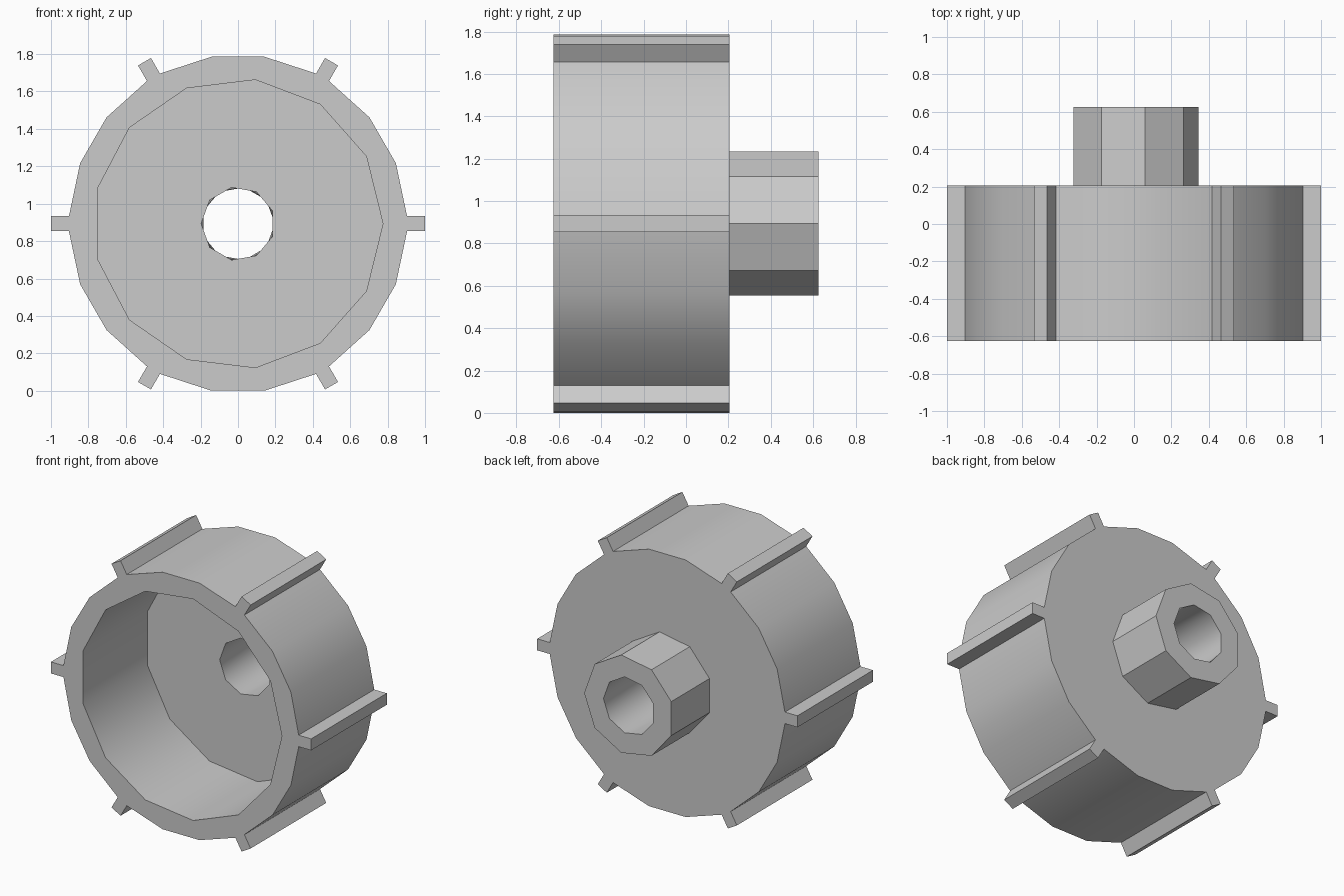
import bpy, bmesh
from math import sin, cos, pi, radians, atan2, hypot

cube = bpy.data.objects.get("Cube")
if cube:
    bpy.data.objects.remove(cube, do_unlink=True)

CENTRE_Z = 0.893
FRONT, FLOOR, BACK, HUB_END = -0.625, 0.08, 0.205, 0.625
DRUM_R, RIB_R, RIB_HALF = 0.904, 1.0, 0.04

bm = bmesh.new()


def polygon(sides, radius, turn=0.0):
    """Points of a regular polygon in the x-z plane."""
    angles = [2 * pi * i / sides + turn for i in range(sides)]
    return [(radius * cos(a), radius * sin(a)) for a in angles]


def ribbed_outline():
    """Drum outline: six ribs with two facet corners between neighbours."""
    sector = [(DRUM_R, -RIB_HALF), (RIB_R, -RIB_HALF), (RIB_R, RIB_HALF), (DRUM_R, RIB_HALF)]
    sector += [(DRUM_R * cos(radians(d)), DRUM_R * sin(radians(d))) for d in (21, 39)]
    points = []
    for k in range(6):
        for u, v in sector:
            a = atan2(v, u) + k * pi / 3
            points.append((hypot(u, v) * cos(a), hypot(u, v) * sin(a)))
    return points


def loop(points, y):
    """Closed loop of edges at depth y."""
    verts = [bm.verts.new((x, y, z + CENTRE_Z)) for x, z in points]
    for a, b in zip(verts, verts[1:] + verts[:1]):
        bm.edges.new((a, b))
    return verts


def wall(first, second, twisted=False):
    """Join two loops with quads, or with triangles when one is turned."""
    n = len(first)
    for i in range(n):
        j = (i + 1) % n
        if twisted:
            bm.faces.new((first[i], first[j], second[i]))
            bm.faces.new((first[j], second[j], second[i]))
        else:
            bm.faces.new((first[i], first[j], second[j], second[i]))


def ring(outer, inner):
    """Fill the flat area between two loops."""
    edges = []
    for verts in (outer, inner):
        for a, b in zip(verts, verts[1:] + verts[:1]):
            edges.append(bm.edges.get((a, b)))
    bmesh.ops.triangle_fill(bm, edges=edges, use_beauty=True, normal=(0, 1, 0))


# Loops of the drum, cavity, hub and bore
outline = ribbed_outline()
drum_front, drum_back = loop(outline, FRONT), loop(outline, BACK)
cavity = polygon(13, 0.775)
cavity_front, cavity_back = loop(cavity, FRONT), loop(cavity, FLOOR)
hub = polygon(9, 0.345)
hub_base, hub_end = loop(hub, BACK), loop(hub, HUB_END)
bore_front = loop(polygon(9, 0.197, -pi / 9), FLOOR)
bore_back = loop(polygon(9, 0.197), HUB_END)

# Flat rings: rim, cavity floor, drum back, hub end
ring(drum_front, cavity_front)
ring(cavity_back, bore_front)
ring(drum_back, hub_base)
ring(hub_end, bore_back)

# Walls
wall(drum_front, drum_back)
wall(cavity_front, cavity_back)
wall(hub_base, hub_end)
wall(bore_front, bore_back, twisted=True)
bmesh.ops.recalc_face_normals(bm, faces=bm.faces)

mesh = bpy.data.meshes.new("ribbed_wheel")
bm.to_mesh(mesh)
bm.free()
wheel = bpy.data.objects.new("ribbed_wheel", mesh)
bpy.context.collection.objects.link(wheel)

# Plain grey
grey = bpy.data.materials.new("light_grey")
grey.use_nodes = True
colour = (0.6, 0.6, 0.6, 1)
grey.diffuse_color = colour
grey.node_tree.nodes["Principled BSDF"].inputs["Base Color"].default_value = colour
mesh.materials.append(grey)

bpy.ops.object.select_all(action="DESELECT")
wheel.select_set(True)
bpy.context.view_layer.objects.active = wheel
bpy.ops.object.shade_smooth_by_angle(angle=radians(30))
